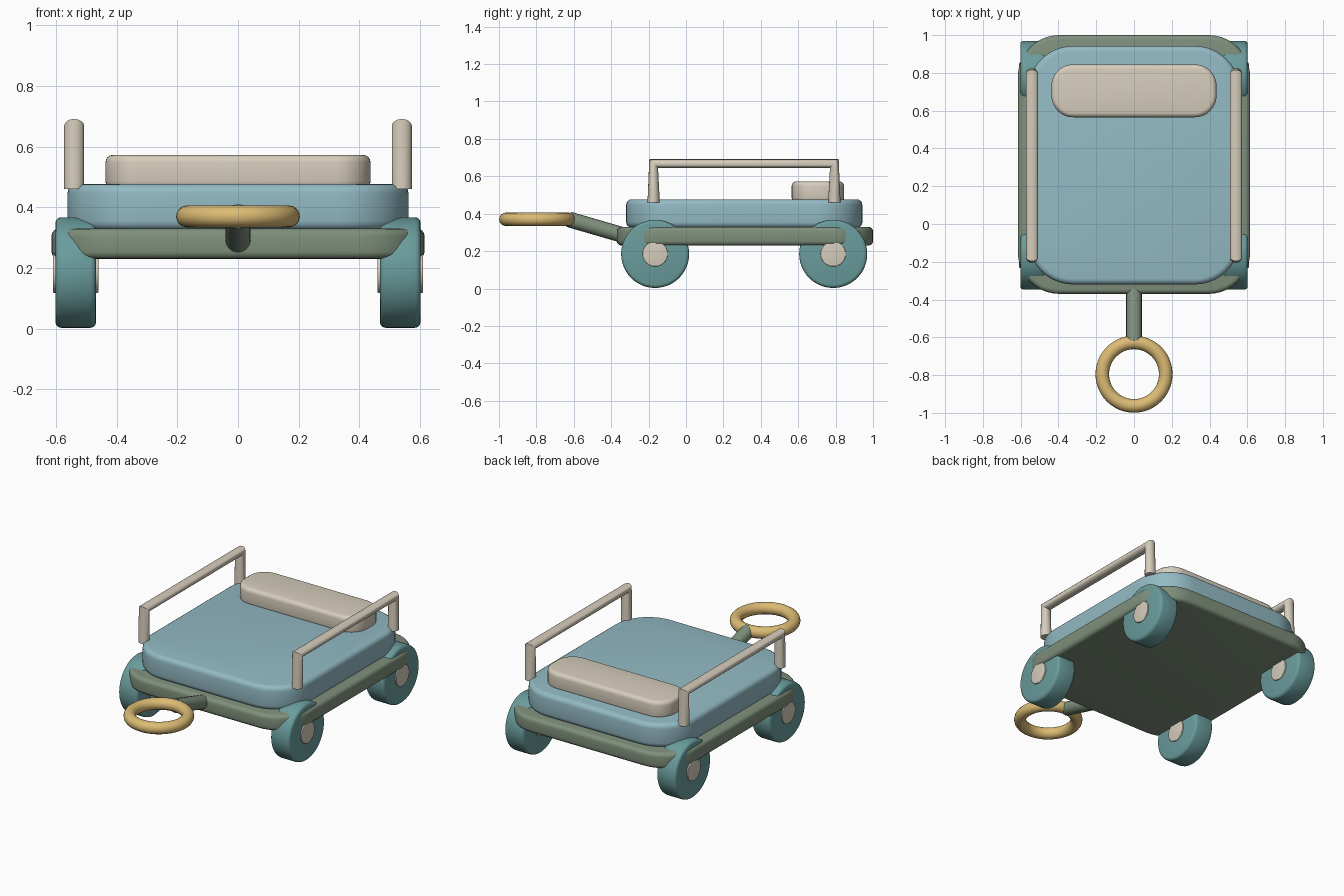
import bpy
import bmesh
from math import pi
from mathutils import Vector, Matrix

cube = bpy.data.objects.get("Cube")
if cube:
    bpy.data.objects.remove(cube, do_unlink=True)


def material(name, hex_code):
    srgb = [int(hex_code[i:i + 2], 16) / 255 for i in (0, 2, 4)]
    linear = [((c + 0.055) / 1.055) ** 2.4 for c in srgb] + [1.0]
    mat = bpy.data.materials.new(name)
    mat.use_nodes = True
    mat.diffuse_color = linear
    mat.node_tree.nodes["Principled BSDF"].inputs["Base Color"].default_value = linear
    return mat


blue = material("soft blue", "93BAC4")
teal = material("teal", "6A9C9C")
green = material("sage green", "7F907C")
cream = material("cream", "D6CDBC")
gold = material("gold", "DCBB74")


def finish(obj, mat):
    obj.data.materials.append(mat)
    bpy.ops.object.select_all(action="DESELECT")
    obj.select_set(True)
    bpy.context.view_layer.objects.active = obj
    bpy.ops.object.shade_smooth_by_angle(angle=pi / 5)
    return obj


def mesh_object(name, bm, mat):
    mesh = bpy.data.meshes.new(name)
    bm.to_mesh(mesh)
    bm.free()
    obj = bpy.data.objects.new(name, mesh)
    bpy.context.collection.objects.link(obj)
    return finish(obj, mat)


def rounded_slab(name, low, high, corner, rim, mat):
    """Box with large rounded plan corners and a softened top and bottom rim."""
    low, high = Vector(low), Vector(high)
    bm = bmesh.new()
    bmesh.ops.create_cube(bm, size=1)
    bmesh.ops.scale(bm, vec=high - low, verts=bm.verts)
    bmesh.ops.translate(bm, vec=(low + high) / 2, verts=bm.verts)
    upright = [e for e in bm.edges
               if abs(e.verts[0].co.z - e.verts[1].co.z) > 0.01]
    bmesh.ops.bevel(bm, geom=upright, offset=corner, segments=10,
                    profile=0.5, affect="EDGES")
    rims = [e for e in bm.edges
            if abs(e.verts[0].co.z - e.verts[1].co.z) < 0.001
            and any(abs(f.normal.z) < 0.5 for f in e.link_faces)]
    bmesh.ops.bevel(bm, geom=rims, offset=rim, segments=4,
                    profile=0.5, affect="EDGES")
    return mesh_object(name, bm, mat)


def disc(name, center, radius, width, rim, mat):
    """Cylinder lying along x with softened rims."""
    bm = bmesh.new()
    bmesh.ops.create_cone(bm, cap_ends=True, segments=48, radius1=radius,
                          radius2=radius, depth=width,
                          matrix=Matrix.Rotation(pi / 2, 4, "Y"))
    rims = [e for e in bm.edges if any(len(f.verts) > 4 for f in e.link_faces)]
    bmesh.ops.bevel(bm, geom=rims, offset=rim, segments=3,
                    profile=0.5, affect="EDGES")
    bmesh.ops.translate(bm, vec=center, verts=bm.verts)
    return mesh_object(name, bm, mat)


def tube(name, points, radius, mat):
    """Round bar along a path of straight runs."""
    curve = bpy.data.curves.new(name, "CURVE")
    curve.dimensions = "3D"
    curve.bevel_depth = radius
    curve.bevel_resolution = 6
    curve.use_fill_caps = True
    spline = curve.splines.new("POLY")
    spline.points.add(len(points) - 1)
    for point, co in zip(spline.points, points):
        point.co = (*co, 1)
    obj = bpy.data.objects.new(name, curve)
    bpy.context.collection.objects.link(obj)
    bpy.ops.object.select_all(action="DESELECT")
    obj.select_set(True)
    bpy.context.view_layer.objects.active = obj
    bpy.ops.object.convert(target="MESH")
    return finish(bpy.context.object, mat)


# Platform, deck and cushion
rounded_slab("chassis", (-0.615, -0.37, 0.23), (0.615, 1.0, 0.33), 0.22, 0.025, green)
rounded_slab("deck", (-0.562, -0.32, 0.325), (0.562, 0.943, 0.477), 0.24, 0.03, blue)
rounded_slab("cushion", (-0.437, 0.565, 0.46), (0.437, 0.845, 0.573), 0.115, 0.025, cream)

# Wheels, hubs and side rails
for side, x in (("left", 1), ("right", -1)):
    for end, y in (("front", -0.165), ("back", 0.787)):
        center = (x * 0.535, y, 0.185)
        disc(f"{end}_{side}_wheel", center, 0.182, 0.134, 0.018, teal)
        disc(f"{end}_{side}_hub", center, 0.067, 0.15, 0.004, cream)
    rail_x = x * 0.54
    tube(f"{side}_rail", [(rail_x, -0.173, 0.46), (rail_x, -0.173, 0.668),
                          (rail_x, 0.793, 0.668), (rail_x, 0.793, 0.46)], 0.033, cream)

# Pull bar and ring grip
tube("pull_bar", [(0, -0.3, 0.275), (0, -0.627, 0.37)], 0.042, green)
bpy.ops.mesh.primitive_torus_add(location=(0, -0.795, 0.37), major_radius=0.168,
                                 minor_radius=0.036, major_segments=48,
                                 minor_segments=16)
grip = bpy.context.object
grip.name = "ring_grip"
finish(grip, gold)
